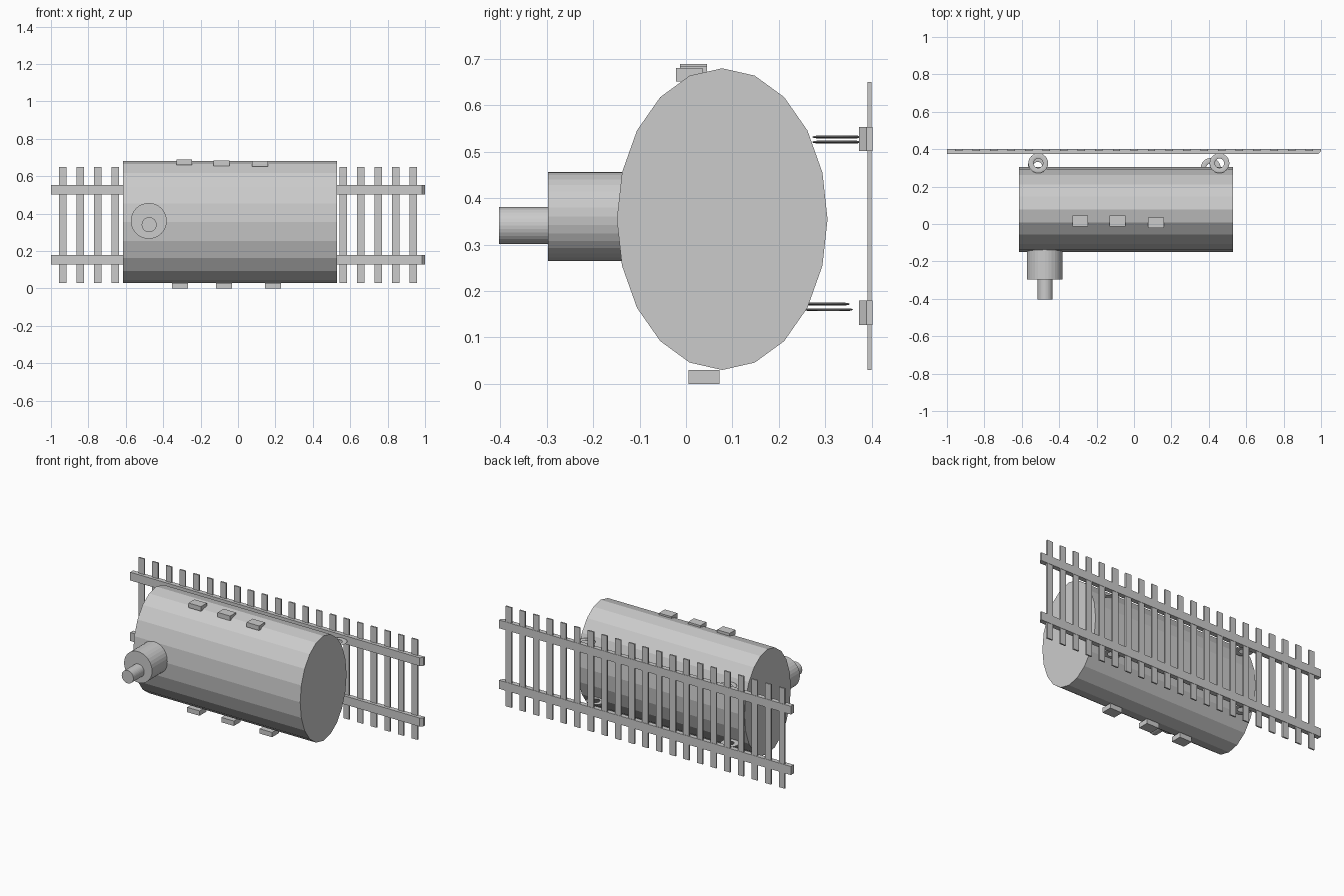
import bpy
import math
from mathutils import Matrix

cube = bpy.data.objects.get("Cube")
if cube:
    bpy.data.objects.remove(cube, do_unlink=True)

grey = bpy.data.materials.new("plain_grey")
grey.use_nodes = True
grey.diffuse_color = (0.6, 0.6, 0.6, 1)
grey.node_tree.nodes["Principled BSDF"].inputs["Base Color"].default_value = (0.6, 0.6, 0.6, 1)


def finish(name):
    ob = bpy.context.object
    ob.name = name
    ob.data.materials.append(grey)
    return ob


def box(name, x, y, z):
    """Box from (min, max) ranges on each axis."""
    bpy.ops.mesh.primitive_cube_add(size=1)
    ob = finish(name)
    spans = (x, y, z)
    size = [b - a for a, b in spans]
    centre = [(a + b) / 2 for a, b in spans]
    ob.data.transform(Matrix.Translation(centre) @ Matrix.Diagonal((*size, 1)))
    return ob


def spout(name, x, z, radius, y0, y1):
    bpy.ops.mesh.primitive_cylinder_add(
        vertices=32, radius=radius, depth=y1 - y0,
        location=(x, (y0 + y1) / 2, z), rotation=(math.pi / 2, 0, 0))
    return finish(name)


# Barrel: oval cylinder lying along x
bpy.ops.mesh.primitive_cylinder_add(vertices=20, radius=1, depth=1.145)
barrel = finish("barrel")
barrel.data.transform(Matrix.Translation((-0.042, 0.078, 0.355))
                      @ Matrix.Diagonal((1, 0.227, 0.325, 1))
                      @ Matrix.Rotation(math.pi / 2, 4, 'Y'))

# Stepped spout on the front
spout("spout_base", -0.477, 0.361, 0.096, -0.297, 0.0)
spout("spout_tip", -0.475, 0.341, 0.04, -0.403, -0.28)

# Small blocks on top of the barrel: x, y, z of the low corner
for i, (x, y, z) in enumerate([(-0.33, -0.013, 0.66), (-0.13, -0.013, 0.655),
                               (0.075, -0.022, 0.652)]):
    box(f"top_block_{i + 1}", (x, x + 0.085), (y, y + 0.058), (z, z + 0.029))

# Feet under the barrel
for i, x in enumerate((-0.352, -0.117, 0.145)):
    box(f"foot_{i + 1}", (x, x + 0.085), (0.005, 0.072), (0, 0.03))

# Fence slats
for i in range(21):
    x = -0.936 + i * 0.0936
    box(f"fence_slat_{i + 1}", (x - 0.02, x + 0.02), (0.391, 0.4), (0.03, 0.65))

# Fence rails, with the inner corner cut off at one end
for name, z in (("lower_rail", (0.127, 0.18)), ("upper_rail", (0.502, 0.553))):
    rail = box(name, (-1, 1), (0.373, 0.402), z)
    bpy.context.view_layer.objects.active = rail
    bev = rail.modifiers.new("cut_corner", 'BEVEL')
    bev.width = 0.016
    bev.limit_method = 'VGROUP'
    corner = rail.vertex_groups.new(name="corner")
    corner.add([v.index for v in rail.data.vertices
                if v.co.x > 0 and v.co.y < 0.38], 1, 'REPLACE')
    bev.vertex_group = "corner"

# Flat rings joining the barrel to the fence
for name, x, y, z in (("upper_left_ring", 0.457, 0.325, 0.532),
                      ("upper_right_ring", -0.512, 0.325, 0.521),
                      ("lower_left_ring", 0.41, 0.3, 0.172),
                      ("lower_right_ring", -0.515, 0.307, 0.16)):
    bpy.ops.mesh.primitive_torus_add(major_radius=0.039, minor_radius=0.014,
                                     major_segments=24, minor_segments=10)
    ring = finish(name)
    ring.data.transform(Matrix.Translation((x, y, z)) @ Matrix.Diagonal((1, 1, 0.22, 1)))
